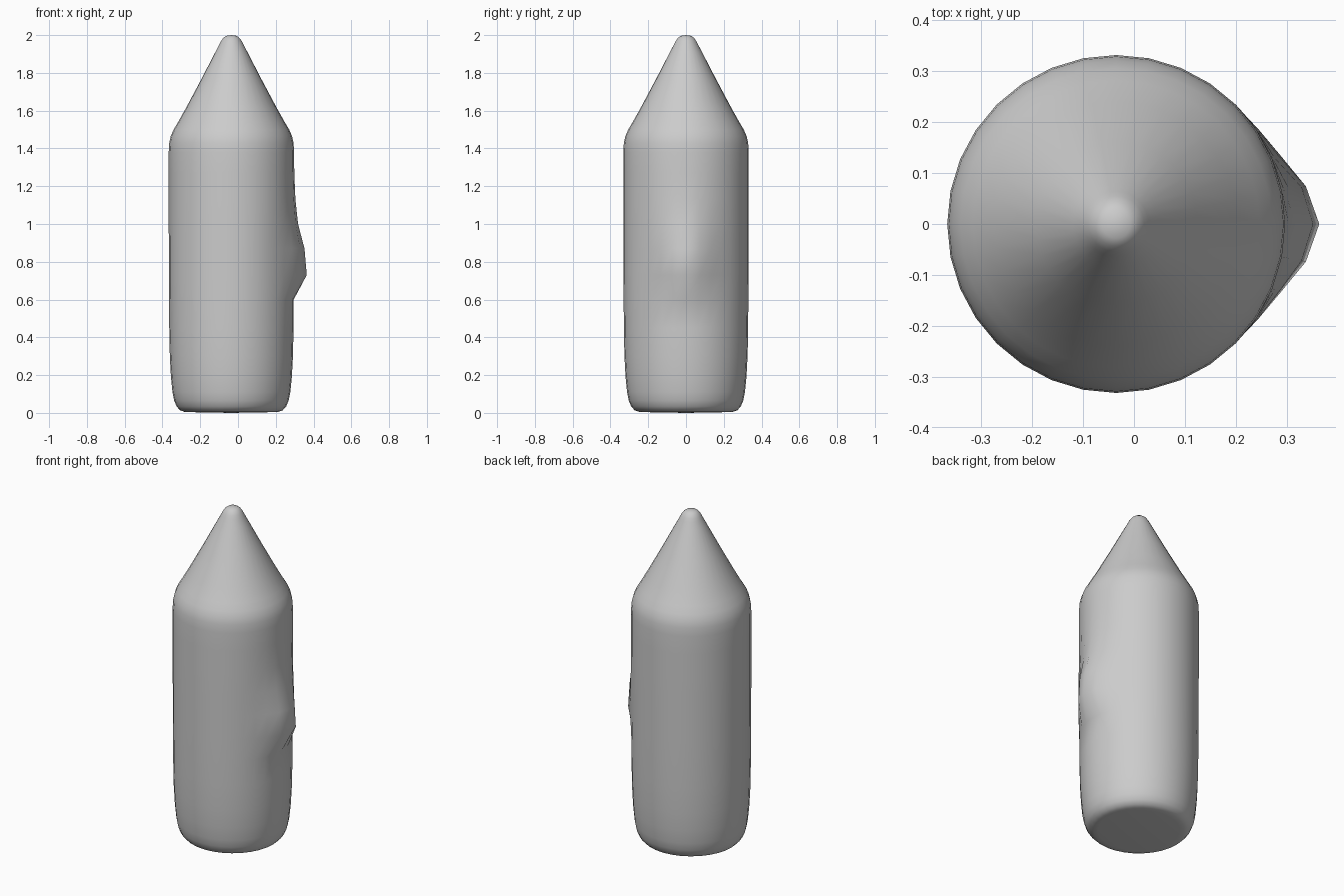
import bpy, bmesh, math

if "Cube" in bpy.data.objects:
    bpy.data.objects.remove(bpy.data.objects["Cube"])

SIDES = 32
CX = -0.035  # axis of the round body; the bump shifts it off centre

# (radius, height) profile from base to tip
profile = [(0.225, 0.004), (0.25, 0.006), (0.272, 0.014), (0.29, 0.034),
           (0.303, 0.065), (0.312, 0.11), (0.32, 0.19), (0.326, 0.3),
           (0.329, 0.45), (0.330, 0.6), (0.331, 0.73), (0.331, 0.87),
           (0.332, 1.0), (0.332, 1.13), (0.332, 1.27), (0.332, 1.38),
           (0.329, 1.43), (0.321, 1.465), (0.306, 1.5), (0.282, 1.54),
           (0.24, 1.615), (0.16, 1.765), (0.085, 1.91), (0.064, 1.95),
           (0.055, 1.968), (0.043, 1.985), (0.028, 1.996)]

# side bump: height along the body and falloff around it
bump_z = {0.73: 0.068, 0.87: 0.056, 1.0: 0.021, 1.13: 0.007, 1.27: 0.001}
bump_side = [1.0, 0.72, 0.28, 0.07]

bm = bmesh.new()
rings = []
for r, z in profile:
    ring = []
    for i in range(SIDES):
        a = 2 * math.pi * i / SIDES
        k = min(i, SIDES - i)
        side = bump_side[k] if k < len(bump_side) else 0
        rr = r + bump_z.get(z, 0) * side
        ring.append(bm.verts.new((CX + rr * math.cos(a), rr * math.sin(a), z)))
    rings.append(ring)
for low, high in zip(rings, rings[1:]):
    for i in range(SIDES):
        j = (i + 1) % SIDES
        bm.faces.new((low[i], low[j], high[j], high[i]))

# close base and tip
for ring, z in ((rings[0], 0.0), (rings[-1], 2.0)):
    pole = bm.verts.new((CX, 0, z))
    for i in range(SIDES):
        bm.faces.new((ring[i], ring[(i + 1) % SIDES], pole))
bmesh.ops.recalc_face_normals(bm, faces=bm.faces)
for f in bm.faces:
    f.smooth = True

mesh = bpy.data.meshes.new("pointed_body")
bm.to_mesh(mesh)
bm.free()
body = bpy.data.objects.new("pointed_body", mesh)
bpy.context.collection.objects.link(body)
